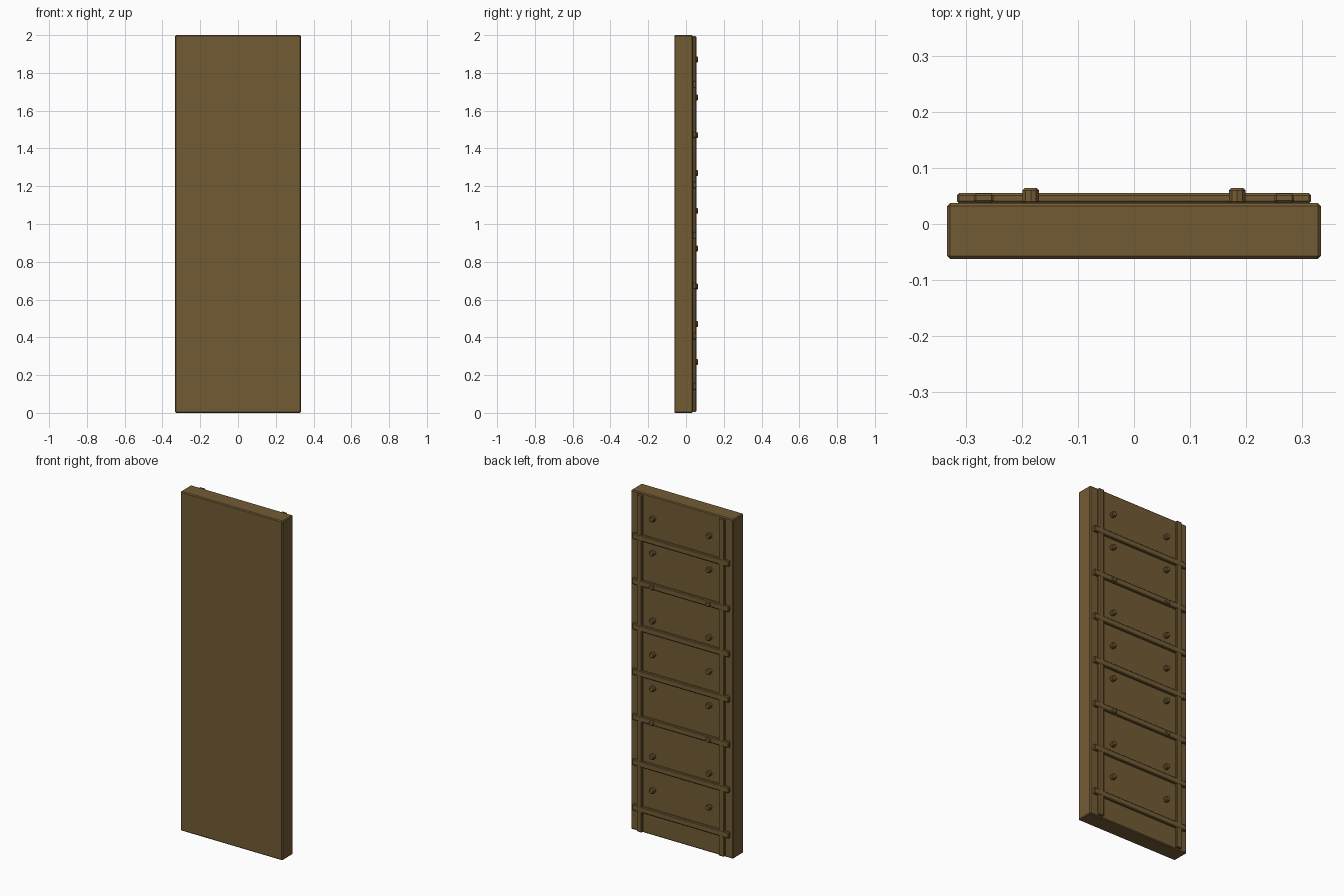
import bpy
from math import radians

if "Cube" in bpy.data.objects:
    bpy.data.objects.remove(bpy.data.objects["Cube"])

wood = bpy.data.materials.new("brown_wood")
wood.diffuse_color = (0.17, 0.105, 0.035, 1)
wood.use_nodes = True
wood.node_tree.nodes["Principled BSDF"].inputs["Base Color"].default_value = wood.diffuse_color


def finish(obj, name, bevel):
    obj.name = name
    obj.data.materials.append(wood)
    mod = obj.modifiers.new("edge_bevel", 'BEVEL')
    mod.width = bevel
    mod.segments = 1
    mod.limit_method = 'ANGLE'
    mod.angle_limit = radians(50)
    return obj


def box(name, centre, size, bevel):
    bpy.ops.mesh.primitive_cube_add(size=1, location=centre)
    obj = bpy.context.object
    obj.scale = size
    bpy.ops.object.transform_apply(location=False, rotation=False, scale=True)
    return finish(obj, name, bevel)


# Main slab
box("panel", (0, -0.0125, 1.0), (0.666, 0.099, 2.0), 0.005)

# Two upright battens on the back
for side in (-1, 1):
    box("upright_batten", (side * 0.268, 0.046, 1.0), (0.035, 0.017, 1.99), 0.004)

# Seven cross battens on the back
for i in range(7):
    z = 0.14 + i * 1.6 / 6
    box("cross_batten", (0, 0.046, z), (0.632, 0.018, 0.035), 0.004)

# Nine pairs of round studs
for i in range(9):
    for side in (-1, 1):
        bpy.ops.mesh.primitive_cylinder_add(
            vertices=10, radius=0.0155, depth=0.028,
            location=(side * 0.184, 0.05, 0.27 + i * 0.2),
            rotation=(radians(90), 0, 0))
        finish(bpy.context.object, "stud", 0.004)
